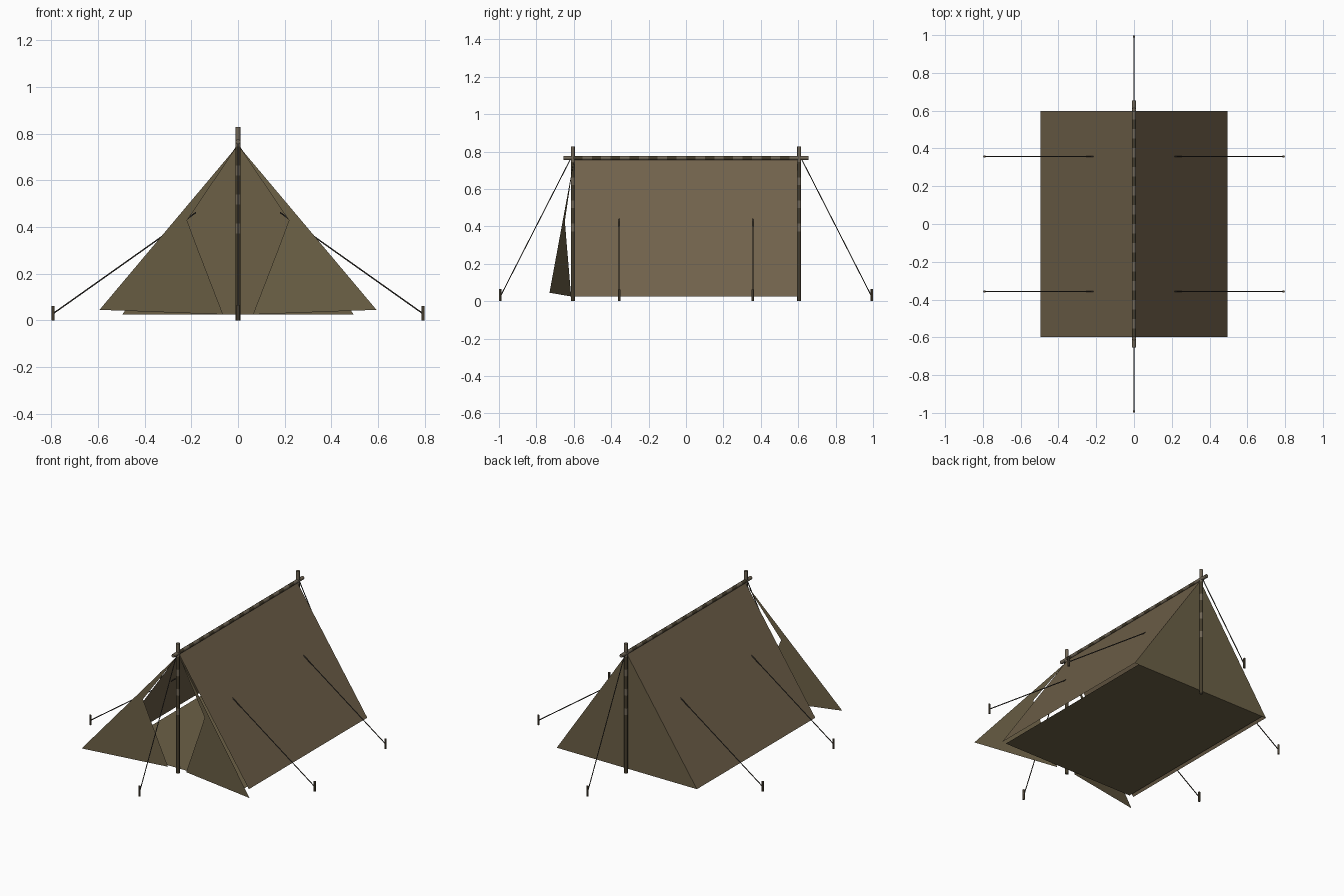
import bpy, bmesh, math
from mathutils import Vector

if "Cube" in bpy.data.objects:
    bpy.data.objects.remove(bpy.data.objects["Cube"])


def material(name, rgb):
    m = bpy.data.materials.new(name)
    m.diffuse_color = (*rgb, 1)
    m.use_nodes = True
    m.node_tree.nodes["Principled BSDF"].inputs["Base Color"].default_value = m.diffuse_color
    return m


ROOF = material("roof canvas", (0.165, 0.122, 0.070))
WALL = material("wall canvas", (0.150, 0.118, 0.062))
WOOD = material("weathered wood", (0.165, 0.135, 0.095))
BARK = material("dark bark", (0.060, 0.047, 0.026))
ROPE = material("rope", (0.050, 0.044, 0.036))
STAKE = material("stake wood", (0.095, 0.073, 0.044))


def sheet(name, polygons, mat):
    """Thin cloth made from flat polygons."""
    bm = bmesh.new()
    for poly in polygons:
        bm.faces.new([bm.verts.new(p) for p in poly])
    bmesh.ops.remove_doubles(bm, verts=bm.verts, dist=0.0001)
    me = bpy.data.meshes.new(name)
    bm.to_mesh(me)
    bm.free()
    me.materials.append(mat)
    ob = bpy.data.objects.new(name, me)
    bpy.context.collection.objects.link(ob)
    return ob


def rod(name, a, b, radius, mats, sides=8, rings=1, band=None):
    """Straight rod from a to b; band(t) picks a material along its length."""
    a, b = Vector(a), Vector(b)
    axis = b - a
    rot = Vector((0, 0, 1)).rotation_difference(axis)
    bm = bmesh.new()
    loops = []
    for i in range(rings + 1):
        z = axis.length * i / rings
        loops.append([bm.verts.new(a + rot @ Vector((
            radius * math.cos(math.tau * k / sides),
            radius * math.sin(math.tau * k / sides), z))) for k in range(sides)])
    for i in range(rings):
        for k in range(sides):
            j = (k + 1) % sides
            f = bm.faces.new((loops[i][k], loops[i][j], loops[i + 1][j], loops[i + 1][k]))
            f.smooth = sides > 6
            f.material_index = band((i + 0.5) / rings) if band else 0
    bm.faces.new(loops[0][::-1])
    bm.faces.new(loops[-1])
    me = bpy.data.meshes.new(name)
    bm.to_mesh(me)
    bm.free()
    for m in mats:
        me.materials.append(m)
    ob = bpy.data.objects.new(name, me)
    bpy.context.collection.objects.link(ob)
    return ob


W, L, TOP, LOW = 0.495, 0.597, 0.757, 0.025

# Roof slopes, floor and closed back wall
for side, s in (("left", -1), ("right", 1)):
    slope = [(0, -L, TOP), (s * W, -L, LOW), (s * W, L, LOW), (0, L, TOP)]
    sheet(f"roof_{side}", [slope if s > 0 else slope[::-1]], ROOF)
sheet("floor", [[(-0.467, -L, LOW), (0.467, -L, LOW), (0.467, L, LOW), (-0.467, L, LOW)]], WALL)
sheet("back_wall", [[(W, L, LOW), (-W, L, LOW), (0, L, TOP)]], WALL)

# Front door flaps, swung open and lying in a slanted vertical plane
for side, s in (("left", -1), ("right", 1)):
    outline = [(0.0, 0.75), (0.218, 0.428), (0.178, 0.32), (0.064, LOW), (0.593, 0.045)]
    flap = [(s * x, -0.6 - 0.219 * x, z) for x, z in outline]
    sheet(f"door_flap_{side}", [flap if s > 0 else flap[::-1]], WALL)

# Upright posts and ridge pole with alternating bark bands
for end, s in (("front", -1), ("back", 1)):
    rod(f"{end}_post", (0, s * 0.605, 0), (0, s * 0.605, 0.828), 0.011, (WOOD, BARK),
        rings=20, band=lambda t: 1 if t < 0.36 or (t < 0.9 and int(t * 20) % 3 != 0) else 0)
rod("ridge_pole", (0, -0.655, 0.765), (0, 0.655, 0.765), 0.011, (WOOD, BARK),
    rings=26, band=lambda t: int(t * 26) % 2 if 0.05 < t < 0.95 else 0)

# Guy ropes and stakes at both ends
for end, s in (("front", -1), ("back", 1)):
    rod(f"{end}_rope", (0, s * 0.615, 0.765), (0, s * 0.99, 0.03), 0.003, (ROPE,), sides=6)
    rod(f"{end}_stake", (0, s * 0.993, 0), (0, s * 0.993, 0.065), 0.007, (STAKE,), sides=6)

# Guy ropes and stakes along both sides
for side, s in (("left", -1), ("right", 1)):
    for place, y in (("front", -0.357), ("back", 0.357)):
        rod(f"{side}_{place}_rope", (s * 0.18, y, 0.462), (s * 0.79, y, 0.03), 0.003,
            (ROPE,), sides=6)
        rod(f"{side}_{place}_stake", (s * 0.792, y, 0), (s * 0.792, y, 0.062), 0.007,
            (STAKE,), sides=6)
